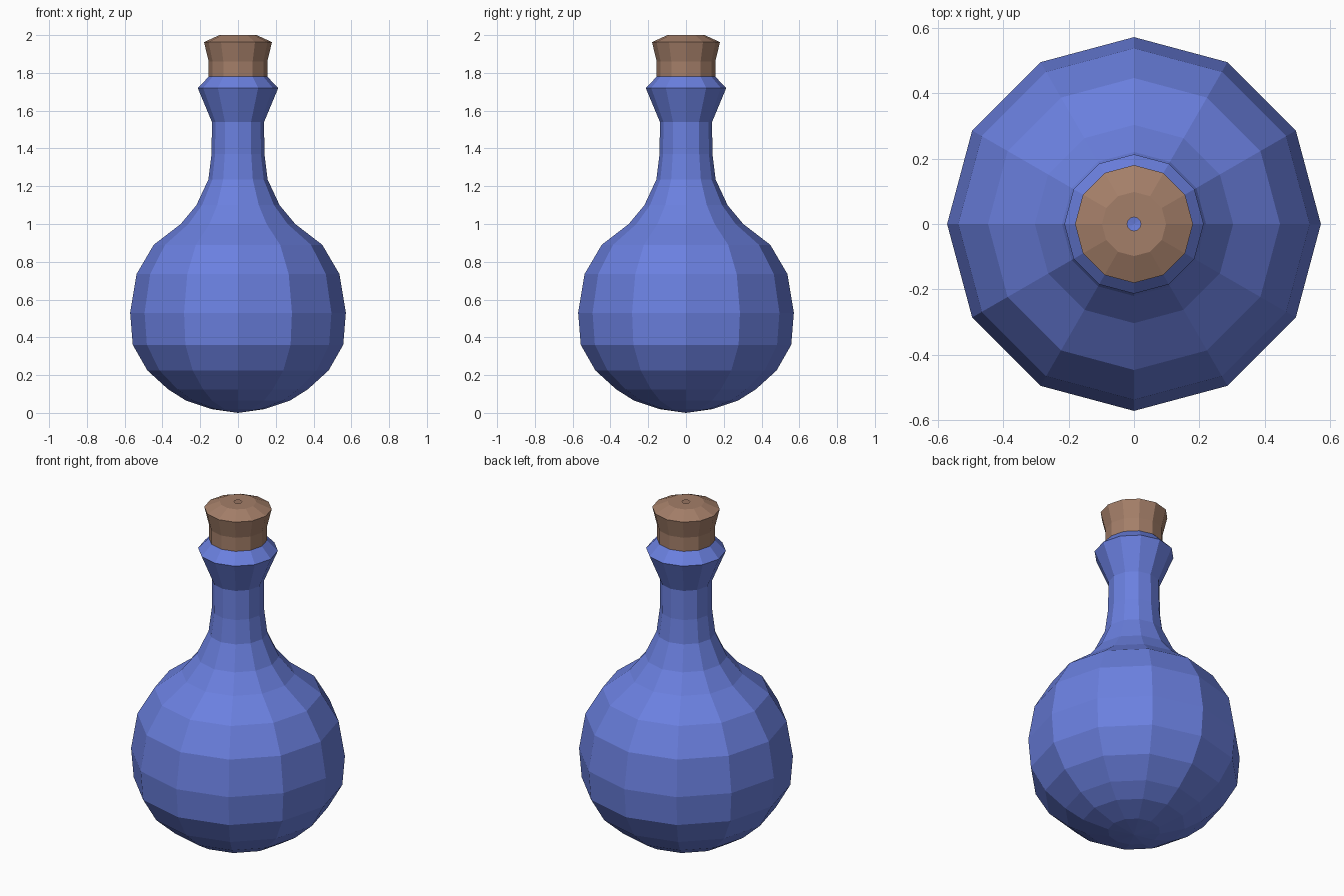
import bpy, bmesh
from math import cos, sin, tau

SIDES = 12

cube = bpy.data.objects.get("Cube")
if cube:
    bpy.data.objects.remove(cube, do_unlink=True)


def material(name, rgb):
    mat = bpy.data.materials.new(name)
    mat.use_nodes = True
    mat.diffuse_color = (*rgb, 1)
    mat.node_tree.nodes["Principled BSDF"].inputs["Base Color"].default_value = (*rgb, 1)
    return mat


def lathe(name, profile, mat):
    """Spin (radius, height) points round z; a zero radius becomes a single pole."""
    bm = bmesh.new()
    rings = []
    for r, z in profile:
        count = SIDES if r else 1
        rings.append([bm.verts.new((r * cos(tau * i / SIDES), r * sin(tau * i / SIDES), z))
                      for i in range(count)])
    for low, high in zip(rings, rings[1:]):
        for i in range(SIDES):
            j = (i + 1) % SIDES
            if len(low) == 1:
                bm.faces.new((low[0], high[j], high[i]))
            else:
                bm.faces.new((low[i], low[j], high[j], high[i]))
    mesh = bpy.data.meshes.new(name)
    bm.to_mesh(mesh)
    bm.free()
    mesh.materials.append(mat)
    obj = bpy.data.objects.new(name, mesh)
    bpy.context.collection.objects.link(obj)
    return obj


blue = material("blue glass", (0.145, 0.215, 0.74))
brown = material("cork brown", (0.37, 0.21, 0.14))

# Round flask body, narrow neck and flared lip
lathe("bottle", [
    (0, 0), (0.14, 0.02), (0.275, 0.065), (0.37, 0.125), (0.48, 0.225),
    (0.557, 0.36), (0.571, 0.53), (0.537, 0.735), (0.446, 0.89),
    (0.303, 1.0), (0.22, 1.1), (0.157, 1.235), (0.14, 1.37),
    (0.138, 1.54), (0.213, 1.72), (0.155, 1.78)], blue)

# Flared stopper with a small open hole in its top
lathe("cork_stopper", [
    (0.155, 1.78), (0.155, 1.86), (0.18, 1.963), (0.098, 2.0), (0.021, 2.0)], brown)
